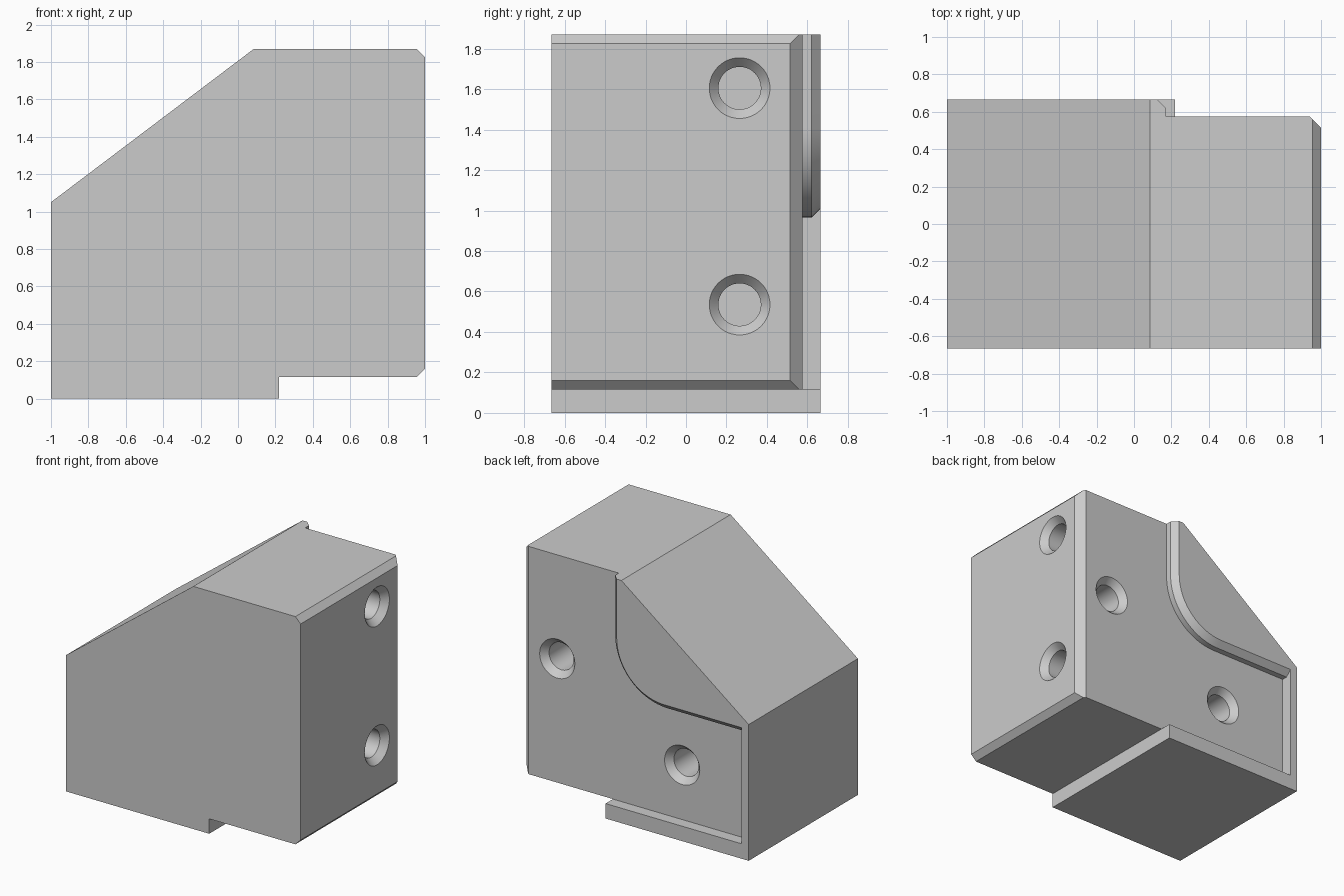
import bpy
import bmesh
from math import cos, sin, pi, radians

cube = bpy.data.objects.get("Cube")
if cube:
    bpy.data.objects.remove(cube, do_unlink=True)

# Single grey material
GREY = (0.6, 0.6, 0.6, 1)
grey = bpy.data.materials.new("plain grey")
grey.use_nodes = True
grey.diffuse_color = GREY
grey.node_tree.nodes["Principled BSDF"].inputs["Base Color"].default_value = GREY


def loft(name, rings):
    """Closed solid through matching rings of points."""
    bm = bmesh.new()
    loops = [[bm.verts.new(p) for p in ring] for ring in rings]
    n = len(loops[0])
    for a, b in zip(loops, loops[1:]):
        for i in range(n):
            j = (i + 1) % n
            bm.faces.new((a[i], a[j], b[j], b[i]))
    bm.faces.new(loops[0])
    bm.faces.new(loops[-1])
    bmesh.ops.recalc_face_normals(bm, faces=bm.faces)
    mesh = bpy.data.meshes.new(name)
    bm.to_mesh(mesh)
    bm.free()
    mesh.materials.append(grey)
    obj = bpy.data.objects.new(name, mesh)
    bpy.context.collection.objects.link(obj)
    return obj


def cut(target, cutter):
    cutter.hide_render = True
    bpy.context.view_layer.objects.active = target
    mod = target.modifiers.new("cut", 'BOOLEAN')
    mod.operation = 'DIFFERENCE'
    mod.solver = 'EXACT'
    mod.object = cutter
    bpy.ops.object.modifier_apply(modifier=mod.name)
    bpy.data.objects.remove(cutter, do_unlink=True)


HALF = 0.665      # half depth of the block
FLOOR = 0.575     # y of the recessed back face
STEP = 0.115      # height of the bottom notch
BEVEL = 0.045

# Block: side profile with sloped top, bottom notch and bevelled corners
profile = [(-1, 0), (0.22, 0), (0.22, STEP), (1 - BEVEL, STEP), (1, STEP + BEVEL),
           (1, 1.87 - BEVEL), (1 - BEVEL, 1.87), (0.085, 1.87), (-1, 1.05)]
block = loft("jaw_block", [[(x, y, z) for x, z in profile] for y in (-HALF, HALF)])


# Back recess: rounded raised corner with a bevelled rim, lip at bottom and side
def recess_ring(y, off):
    wall, ledge, radius = 0.17, 0.965, 0.45
    cx, cz, r = wall - radius, ledge + radius, radius - off
    pts = [(-0.94, STEP), (0.22, STEP), (0.4, -0.1), (1.3, -0.1), (1.3, 2.2),
           (wall - off, 2.2)]
    steps = 24
    for i in range(steps + 1):
        a = -pi / 2 * i / steps
        pts.append((cx + r * cos(a), cz + r * sin(a)))
    pts.append((-0.94, ledge + off))
    return [(x, y, z) for x, z in pts]


rim = HALF - BEVEL
cut(block, loft("recess_cutter", [recess_ring(FLOOR, 0), recess_ring(rim, 0),
                                  recess_ring(rim + 0.1, 0.1)]))

# Bevel on the upright back edge
corner = [(0.89, 0.625), (1.05, 0.465), (1.2, 0.8)]
cut(block, loft("corner_cutter", [[(x, y, z) for x, y in corner] for z in (-0.5, 2.5)]))


# Countersunk blind holes, drilled along x or y
def hole(axis, u, z, surface):
    rings = []
    for depth, r in ((-0.05, 0.2), (0, 0.15), (0.05, 0.105), (0.45, 0.105)):
        ring = []
        for i in range(48):
            a = 2 * pi * i / 48
            d, s, h = surface - depth, u + r * cos(a), z + r * sin(a)
            ring.append((d, s, h) if axis == 'x' else (s, d, h))
        rings.append(ring)
    cut(block, loft("hole_cutter", rings))


for z in (0.535, 1.605):
    hole('x', 0.265, z, 1)
for x, z in ((-0.37, 0.535), (0.695, 1.07)):
    hole('y', x, z, FLOOR)

# Smooth the round surfaces, keep hard edges
bpy.ops.object.select_all(action='DESELECT')
block.select_set(True)
bpy.context.view_layer.objects.active = block
bpy.ops.object.shade_smooth_by_angle(angle=radians(25))
